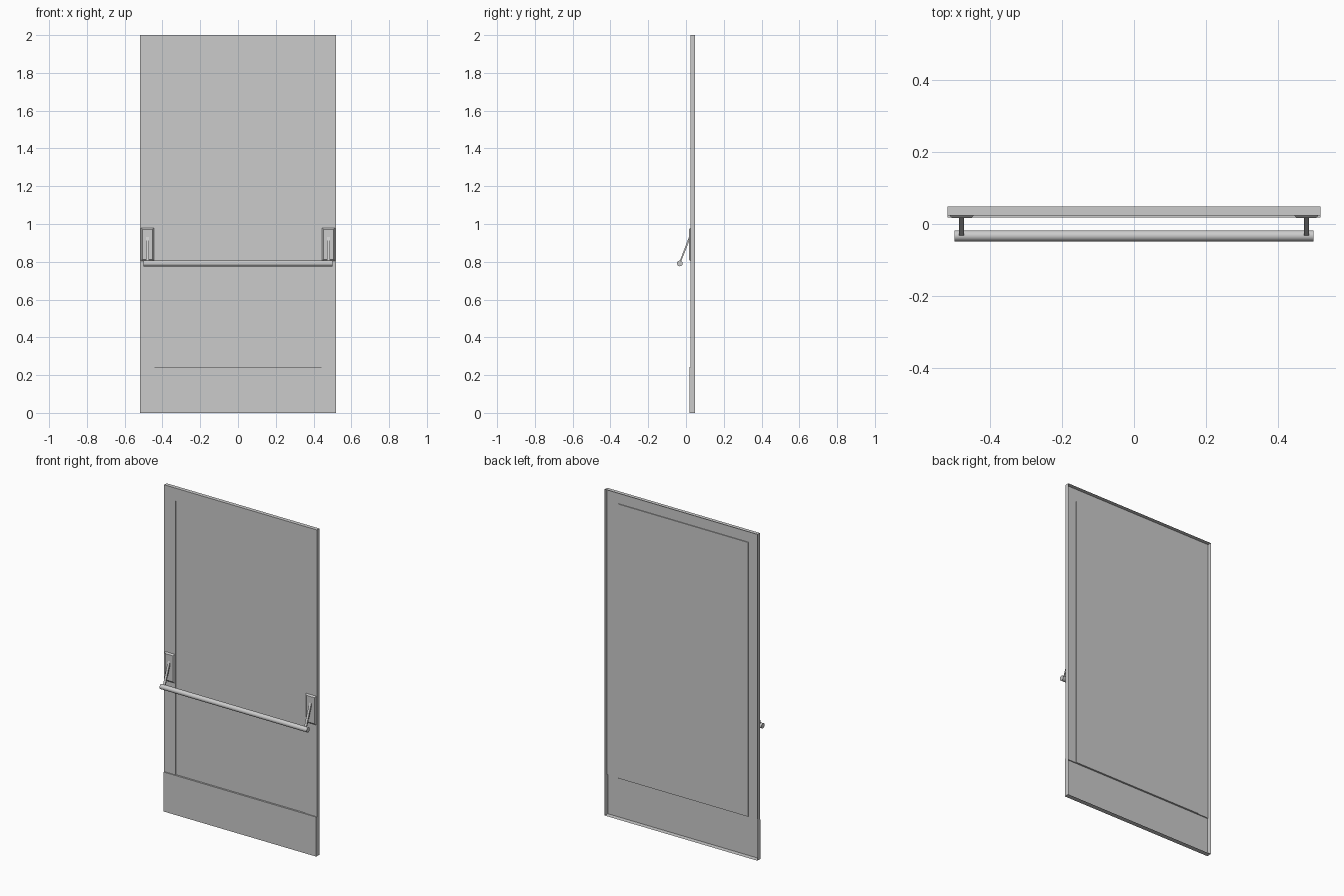
import bpy, bmesh, math
from mathutils import Matrix

if "Cube" in bpy.data.objects:
    bpy.data.objects.remove(bpy.data.objects["Cube"])

W, IN = 0.518, 0.441               # half widths of door and of inner panel
KICK, TOP, IN_TOP = 0.242, 2.0, 1.923
BACK, PANEL, FRAME, PLATE = 0.048, 0.029, 0.024, 0.018   # depths along y


def make(name, bm):
    bmesh.ops.remove_doubles(bm, verts=bm.verts, dist=1e-5)
    me = bpy.data.meshes.new(name)
    bm.to_mesh(me)
    bm.free()
    ob = bpy.data.objects.new(name, me)
    bpy.context.collection.objects.link(ob)
    return ob


def face(bm, *pts):
    bm.faces.new([bm.verts.new(p) for p in pts])


def front(bm, x0, x1, z0, z1, y):
    face(bm, (x0, y, z0), (x1, y, z0), (x1, y, z1), (x0, y, z1))


def side(bm, x, y0, y1, z0, z1):
    # wall across x; points outward for the sign of x and order of y
    face(bm, (x, y0, z0), (x, y1, z0), (x, y1, z1), (x, y0, z1))


def level(bm, z, y0, y1, w):
    face(bm, (-w, y0, z), (w, y0, z), (w, y1, z), (-w, y1, z))


def bridge(name, a, b):
    # closed solid between two matching four-point loops
    bm = bmesh.new()
    va, vb = [bm.verts.new(p) for p in a], [bm.verts.new(p) for p in b]
    bm.faces.new(va)
    bm.faces.new(vb)
    for i in range(4):
        j = (i + 1) % 4
        bm.faces.new((va[i], va[j], vb[j], vb[i]))
    bmesh.ops.recalc_face_normals(bm, faces=bm.faces)
    return make(name, bm)


# Door frame: sheet front with folded edges, open at the back
bm = bmesh.new()
front(bm, -W, -IN, KICK, TOP, FRAME)
front(bm, IN, W, KICK, TOP, FRAME)
front(bm, -IN, IN, IN_TOP, TOP, FRAME)
side(bm, W, FRAME, BACK, KICK, TOP)
side(bm, -W, BACK, FRAME, KICK, TOP)
level(bm, TOP, FRAME, BACK, W)
make("door_frame", bm)

# Recessed panel with its stepped rim
bm = bmesh.new()
front(bm, -IN, IN, KICK, IN_TOP, PANEL)
side(bm, -IN, FRAME, PANEL, KICK, IN_TOP)
side(bm, IN, PANEL, FRAME, KICK, IN_TOP)
level(bm, IN_TOP, PANEL, FRAME, IN)
make("inset_panel", bm)

# Kick plate along the bottom, also folded and open at the back
bm = bmesh.new()
front(bm, -W, W, 0, KICK, PLATE)
side(bm, W, PLATE, BACK, 0, KICK)
side(bm, -W, BACK, PLATE, 0, KICK)
level(bm, 0, BACK, PLATE, W)
level(bm, KICK, PLATE, FRAME, W)
level(bm, KICK, FRAME, PANEL, IN)
make("kick_plate", bm)


def rect(x, w, y, z0, z1):
    return [(x - w, y, z0), (x + w, y, z0), (x + w, y, z1), (x - w, y, z1)]


# Mounting plates and tapered lever arms
for s, tag in ((-1, "left"), (1, "right")):
    x = s * 0.479
    bridge(f"mount_plate_{tag}", rect(x, 0.034, FRAME, 0.803, 0.98),
           rect(x, 0.027, 0.016, 0.812, 0.972))
    arm = [(0.019, 0.94), (0.019, 0.915), (-0.033, 0.783), (-0.035, 0.799)]
    bridge(f"lever_arm_{tag}", [(x - 0.007, y, z) for y, z in arm],
           [(x + 0.007, y, z) for y, z in arm])

# Push bar
bm = bmesh.new()
bmesh.ops.create_cone(bm, cap_ends=True, segments=24, radius1=0.015, radius2=0.015,
                      depth=0.998, matrix=Matrix.Translation((0, -0.033, 0.791))
                      @ Matrix.Rotation(math.pi / 2, 4, 'Y'))
bar = make("push_bar", bm)
bpy.context.view_layer.objects.active = bar
bar.select_set(True)
bpy.ops.object.shade_smooth_by_angle()
